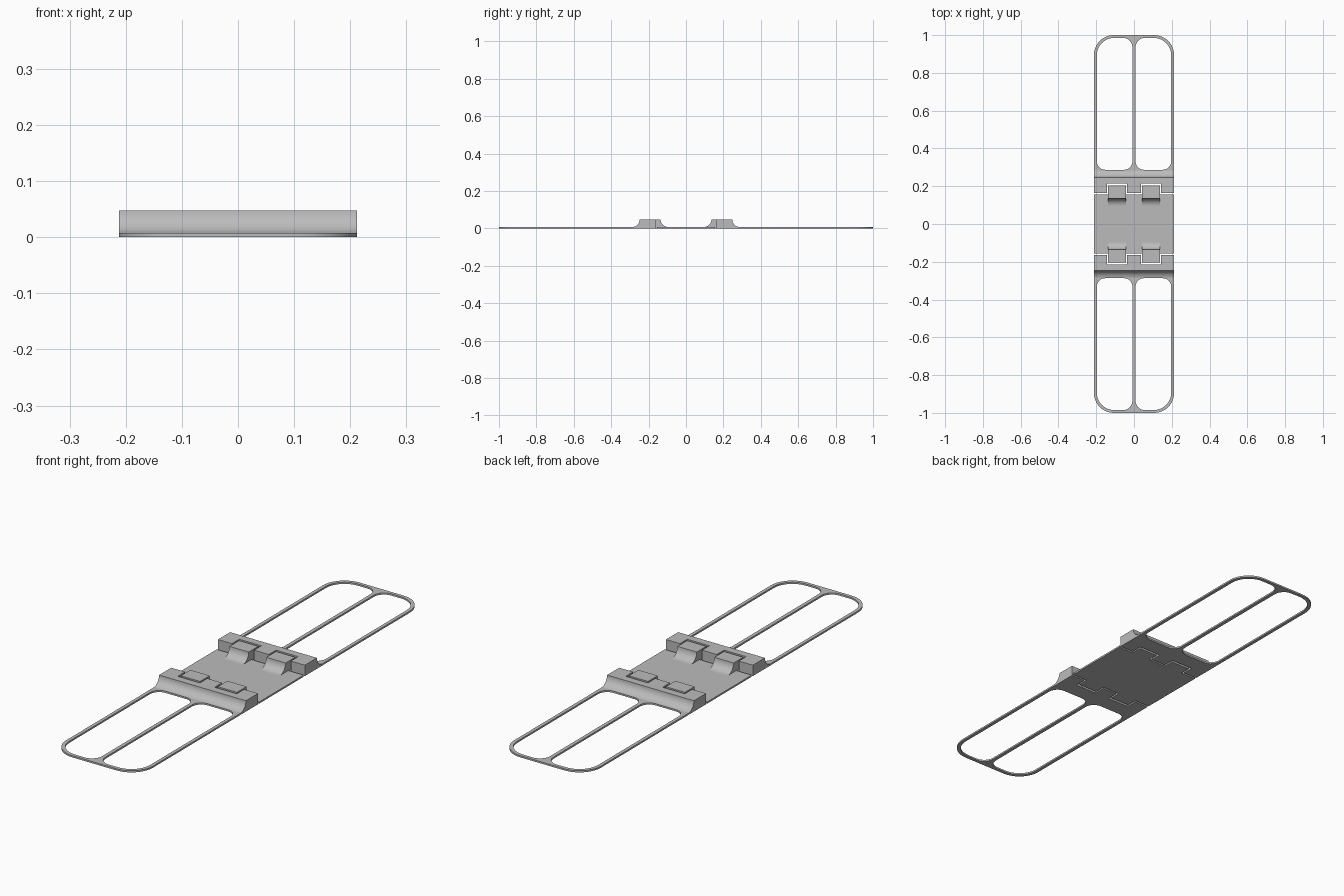
import bpy
import bmesh
from math import pi, cos, sin, radians

cube = bpy.data.objects.get("Cube")
if cube:
    bpy.data.objects.remove(cube)

HALF_W = 0.212      # half width of the whole hinge
THICK = 0.0075      # sheet thickness
TOP = 0.048         # height of blocks and knuckles
JOINT = 0.282       # where the block meets the wire frame

grey = bpy.data.materials.new("grey")
grey.use_nodes = True
colour = (0.5, 0.5, 0.5, 1)
grey.diffuse_color = colour
grey.node_tree.nodes["Principled BSDF"].inputs["Base Color"].default_value = colour


def activate(obj):
    bpy.ops.object.select_all(action="DESELECT")
    obj.select_set(True)
    bpy.context.view_layer.objects.active = obj


def arc(cx, cy, r, start, end, steps=10):
    angles = [radians(start + (end - start) * i / steps) for i in range(steps + 1)]
    return [(cx + r * cos(a), cy + r * sin(a)) for a in angles]


def extrude_profile(name, profile, x0, x1):
    """Sweep a closed y-z profile from x0 to x1."""
    bm = bmesh.new()
    face = bm.faces.new([bm.verts.new((x0, y, z)) for y, z in profile])
    moved = bmesh.ops.extrude_face_region(bm, geom=[face])["geom"]
    verts = [v for v in moved if isinstance(v, bmesh.types.BMVert)]
    bmesh.ops.translate(bm, verts=verts, vec=(x1 - x0, 0, 0))
    bmesh.ops.recalc_face_normals(bm, faces=bm.faces)
    mesh = bpy.data.meshes.new(name)
    bm.to_mesh(mesh)
    bm.free()
    obj = bpy.data.objects.new(name, mesh)
    bpy.context.collection.objects.link(obj)
    mesh.materials.append(grey)
    return obj


def box(name, x0, x1, y0, y1, z0, z1):
    return extrude_profile(name, [(y0, z0), (y1, z0), (y1, z1), (y0, z1)], x0, x1)


def rounded(x0, x1, y0, y1, radii):
    """Rounded rectangle; radii run bottom left, bottom right, top right, top left."""
    points = []
    corners = [(x0, y0, 1, 1), (x1, y0, -1, 1), (x1, y1, -1, -1), (x0, y1, 1, -1)]
    for i, ((x, y, sx, sy), r) in enumerate(zip(corners, radii)):
        if r == 0:
            points.append((x, y))
        else:
            points += arc(x + sx * r, y + sy * r, r, 180 + 90 * i, 270 + 90 * i)
    return points


def sheet(name, outlines):
    """Flat sheet: first outline is the edge, the others are openings."""
    curve = bpy.data.curves.new(name, "CURVE")
    curve.dimensions = "2D"
    curve.fill_mode = "BOTH"
    curve.extrude = THICK / 2
    for outline in outlines:
        spline = curve.splines.new("POLY")
        spline.points.add(len(outline) - 1)
        for point, (x, y) in zip(spline.points, outline):
            point.co = (x, y, 0, 1)
        spline.use_cyclic_u = True
    obj = bpy.data.objects.new(name, curve)
    bpy.context.collection.objects.link(obj)
    obj.location.z = THICK / 2
    curve.materials.append(grey)
    activate(obj)
    bpy.ops.object.convert(target="MESH")
    return bpy.context.object


def finish(obj, turn):
    obj.rotation_euler.z = turn
    activate(obj)
    bpy.ops.object.shade_smooth_by_angle(angle=radians(30))


# Centre plate
finish(box("centre_plate", -HALF_W, HALF_W, -0.155, 0.155, 0, THICK), 0)

R = TOP - THICK
for side, turn in (("back", 0), ("front", pi)):
    # Wire frame with two long openings
    finish(sheet(side + "_frame", [
        rounded(-HALF_W, HALF_W, JOINT, 1, (0, 0, 0.105, 0.105)),
        rounded(0.008, 0.197, 0.287, 0.985, (0.045, 0.045, 0.092, 0.05)),
        rounded(-0.197, -0.008, 0.287, 0.985, (0.045, 0.045, 0.05, 0.092)),
    ]), turn)

    # Raised hinge block with a concave slope down to the frame
    slope = arc(JOINT + 0.006, TOP, R, 261.5, 180)
    slope[0] = (JOINT, THICK)
    block = extrude_profile(side + "_block",
                            [(0.163, 0), (JOINT, 0)] + slope + [(0.163, TOP)],
                            -HALF_W, HALF_W)
    # Notches that receive the knuckles
    for x in (-0.09, 0.09):
        cutter = box("notch_cutter", x - 0.054, x + 0.054, 0.1, 0.214, -0.1, 0.1)
        cutter.hide_render = True
        cut = block.modifiers.new("notch", "BOOLEAN")
        cut.operation = "DIFFERENCE"
        cut.solver = "EXACT"
        cut.object = cutter
        activate(block)
        bpy.ops.object.modifier_apply(modifier=cut.name)
        bpy.data.objects.remove(cutter)
    finish(block, turn)

    # Knuckles rising from the centre plate into the notches
    for label, x in (("left", 0.09), ("right", -0.09)):
        profile = [(0.155, THICK), (0.155, 0), (0.203, 0), (0.203, TOP)]
        profile += arc(0.136 - R, TOP, R, 0, -90)
        knuckle = extrude_profile(f"{side}_{label}_knuckle", profile,
                                  x - 0.047, x + 0.047)
        finish(knuckle, turn)
